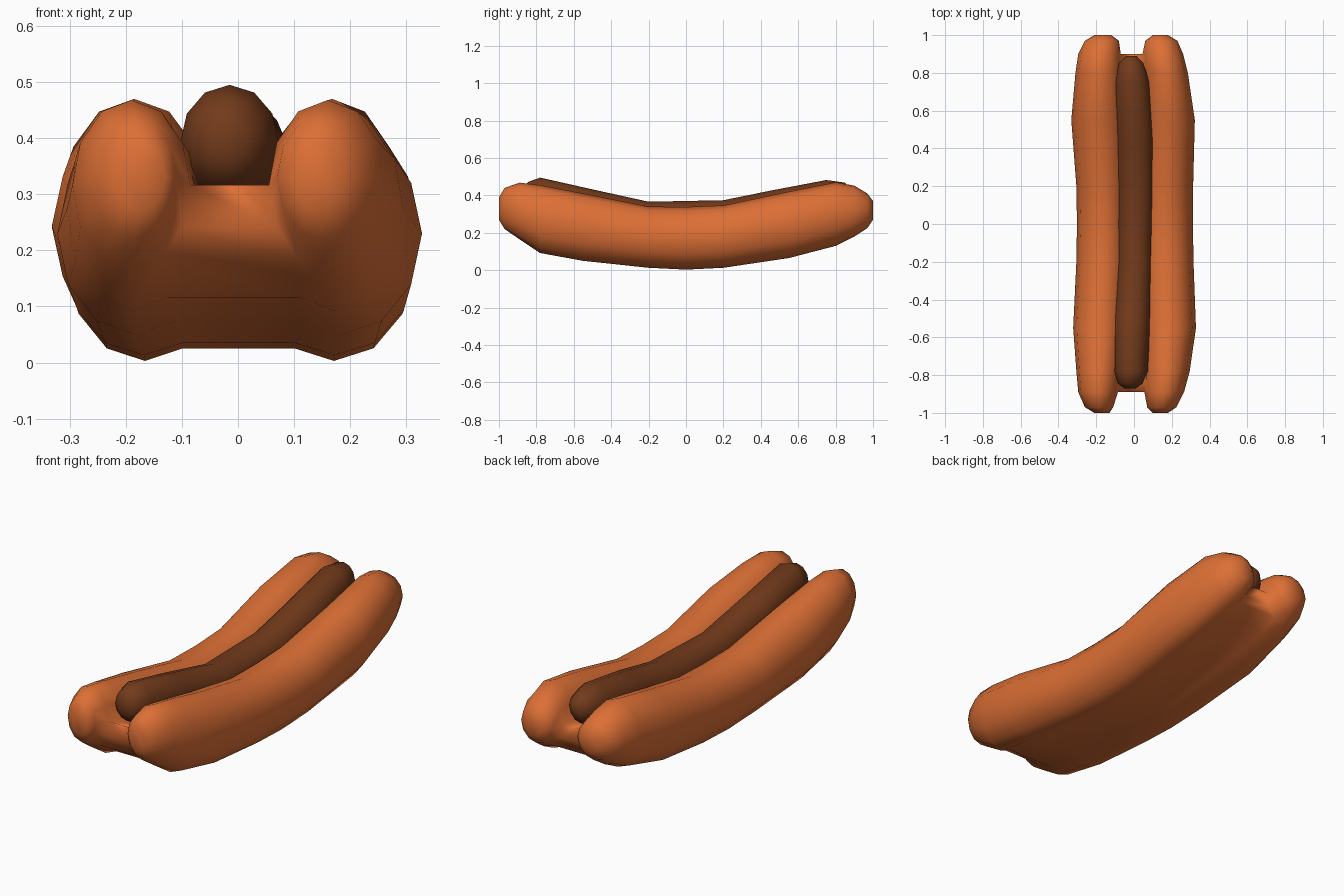
import bpy, bmesh, math

if "Cube" in bpy.data.objects:
    bpy.data.objects.remove(bpy.data.objects["Cube"])

SIDES = 12


def ring(bm, y, x0, x1, z0, z1, flip=1):
    # oval section; point 0 faces outward, 3 is the top, 6 faces inward
    cx, cz, rx, rz = (x0 + x1) / 2, (z0 + z1) / 2, abs(x1 - x0) / 2, (z1 - z0) / 2
    return [bm.verts.new((cx + flip * rx * math.cos(2 * math.pi * k / SIDES), y,
                          cz + rz * math.sin(2 * math.pi * k / SIDES)))
            for k in range(SIDES)]


def skin(bm, rings, skip=lambda i, k: False):
    for i in range(len(rings) - 1):
        for k in range(SIDES):
            if not skip(i, k):
                n = (k + 1) % SIDES
                a, b = rings[i], rings[i + 1]
                bm.faces.new((a[k], a[n], b[n], b[k]))
    bm.faces.new(rings[0])
    bm.faces.new(rings[-1])


def finish(bm, name, color):
    bmesh.ops.recalc_face_normals(bm, faces=bm.faces[:])
    me = bpy.data.meshes.new(name)
    for f in bm.faces:
        f.smooth = True
    bm.to_mesh(me)
    bm.free()
    mat = bpy.data.materials.new(name + "_colour")
    mat.diffuse_color = color
    mat.use_nodes = True
    mat.node_tree.nodes["Principled BSDF"].inputs["Base Color"].default_value = mat.diffuse_color
    me.materials.append(mat)
    ob = bpy.data.objects.new(name, me)
    bpy.context.collection.objects.link(ob)


# Bun stations: y, bottom, top, left outer, left inner, right inner, right outer
BUN = [
    (-1.00, .27, .39, -.21, -.13, .10, .18),
    (-.97, .22, .44, -.26, -.11, .07, .225),
    (-.89, .165, .468, -.295, -.085, .055, .265),
    (-.78, .092, .455, -.305, -.065, .05, .295),
    (-.55, .05, .41, -.322, -.04, .04, .328),
    (-.20, .013, .34, -.305, -.03, .03, .315),
    (.00, .003, .338, -.302, -.03, .03, .312),
    (.20, .013, .346, -.305, -.03, .03, .313),
    (.55, .065, .42, -.332, -.04, .04, .322),
    (.80, .13, .47, -.31, -.06, .05, .285),
    (.90, .18, .452, -.295, -.07, .045, .26),
    (.97, .225, .41, -.26, -.08, .06, .23),
    (1.00, .27, .37, -.21, -.12, .10, .18),
]
FIRST, LAST = 2, 10  # stations between which the halves are joined

# Bun: two lobes joined by a web along their inner lower sides
bm = bmesh.new()
left = [ring(bm, y, a, b, z0, z1, -1) for y, z0, z1, a, b, c, d in BUN]
right = [ring(bm, y, c, d, z0, z1) for y, z0, z1, a, b, c, d in BUN]
for side in (left, right):
    skin(bm, side, lambda i, k: FIRST <= i < LAST and k in (6, 7))
for i in range(FIRST, LAST):
    for k in (6, 8):
        bm.faces.new((left[i][k], right[i][k], right[i + 1][k], left[i + 1][k]))
for i in (FIRST, LAST):
    for k in (6, 7):
        bm.faces.new((left[i][k], right[i][k], right[i][k + 1], left[i][k + 1]))
finish(bm, "bun", (.72, .16, .036, 1))

# Sausage stations: y, centre x, half width, bottom, top
SAUSAGE = [
    (-.87, -.02, .03, .36, .43), (-.845, -.02, .065, .32, .472),
    (-.78, -.015, .088, .29, .495), (-.50, -.01, .097, .225, .432),
    (-.20, .005, .092, .165, .366), (.20, .01, .098, .165, .374),
    (.45, .008, .1, .215, .425), (.75, -.01, .092, .28, .482),
    (.85, -.015, .065, .32, .468), (.89, -.015, .028, .36, .43),
]
bm = bmesh.new()
skin(bm, [ring(bm, y, cx - rx, cx + rx, z0, z1) for y, cx, rx, z0, z1 in SAUSAGE])
finish(bm, "sausage", (.17, .043, .011, 1))
